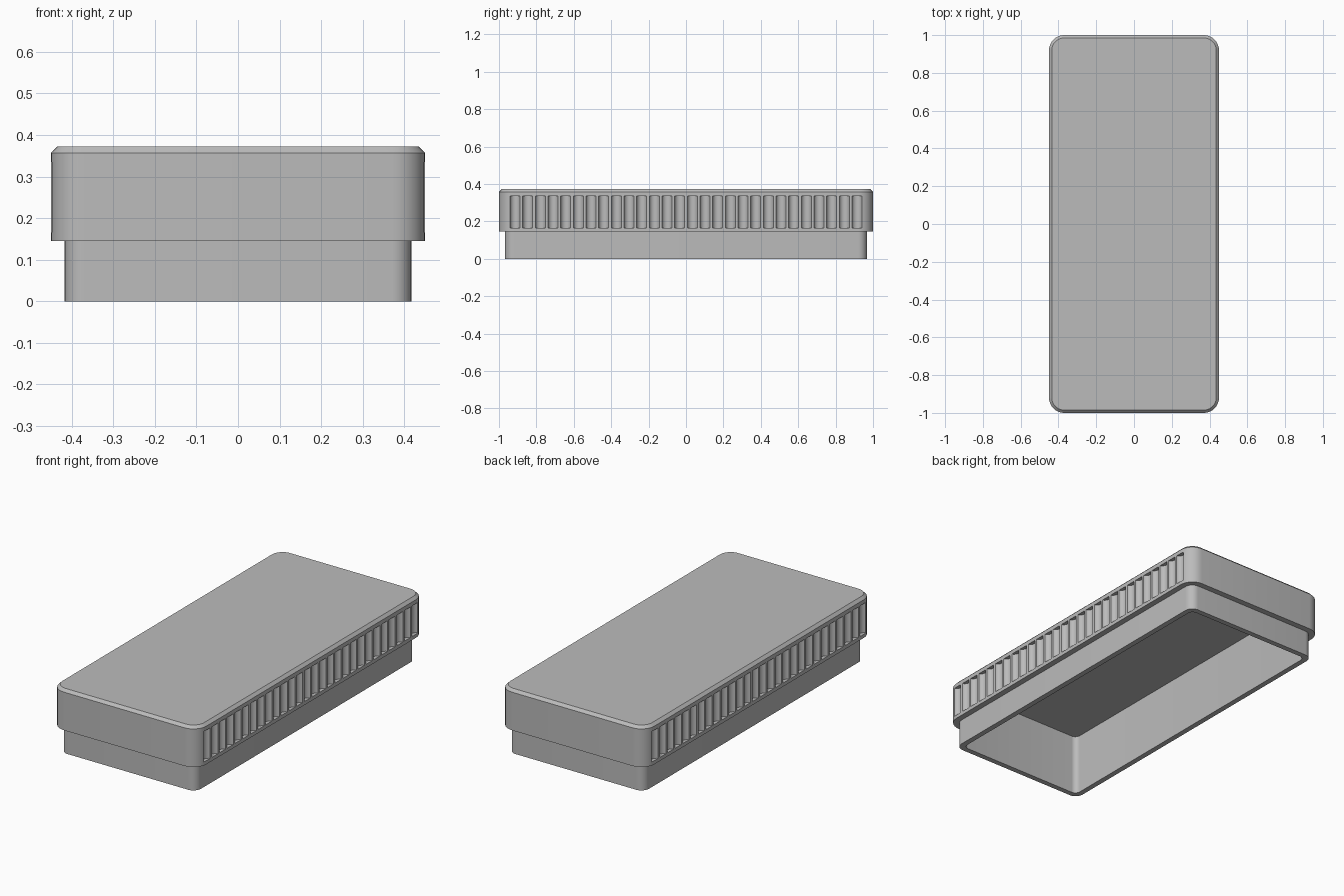
import bpy, bmesh, math

if "Cube" in bpy.data.objects:
    bpy.data.objects.remove(bpy.data.objects["Cube"], do_unlink=True)

grey = bpy.data.materials.new("mid_grey")
grey.use_nodes = True
colour = (0.5, 0.5, 0.5, 1)
grey.diffuse_color = colour
grey.node_tree.nodes["Principled BSDF"].inputs["Base Color"].default_value = colour


def outline(hx, hy, r, steps=8):
    """Rounded rectangle, counter-clockwise."""
    pts = []
    for i, (sx, sy) in enumerate([(1, 1), (-1, 1), (-1, -1), (1, -1)]):
        for k in range(steps + 1):
            a = math.pi / 2 * (i + k / steps)
            pts.append((sx * (hx - r) + r * math.cos(a), sy * (hy - r) + r * math.sin(a)))
    return pts


def make_object(name, bm):
    bmesh.ops.recalc_face_normals(bm, faces=bm.faces)
    mesh = bpy.data.meshes.new(name)
    bm.to_mesh(mesh)
    bm.free()
    mesh.materials.append(grey)
    ob = bpy.data.objects.new(name, mesh)
    bpy.context.collection.objects.link(ob)
    return ob


# Hollow cap: rings run from the inner ceiling, over the rim and skirt, to the lid
HX, HY, R = 0.45, 1.0, 0.08
BEVEL, STEP, WALL = 0.015, 0.033, 0.03
TOP, SHOULDER, CEILING = 0.372, 0.145, 0.342
inner = STEP + WALL
sections = [(inner, CEILING), (inner, 0), (STEP, 0), (STEP, SHOULDER),
            (0, SHOULDER), (0, TOP - BEVEL), (BEVEL, TOP)]
bm = bmesh.new()
rings = []
for inset, z in sections:
    pts = outline(HX - inset, HY - inset, max(R - inset, 0.03))
    rings.append([bm.verts.new((x, y, z)) for x, y in pts])
for low, high in zip(rings, rings[1:]):
    for i in range(len(low)):
        j = (i + 1) % len(low)
        bm.faces.new((low[i], low[j], high[j], high[i]))
bm.faces.new(rings[0])
bm.faces.new(rings[-1])
cap = make_object("hollow_cap", bm)

# Scalloped grip flutes along both long sides
COUNT, PITCH, WIDTH, DEPTH = 28, 0.0677, 0.054, 0.021
Z_LOW, Z_HIGH = 0.165, 0.335
radius = (WIDTH ** 2 / 4 + DEPTH ** 2) / (2 * DEPTH)
bm = bmesh.new()
for side in (-1, 1):
    for n in range(COUNT):
        bm_y = (n - (COUNT - 1) / 2) * PITCH
        x = side * (HX + radius - DEPTH)
        loops = []
        for z in (Z_LOW, Z_HIGH):
            loops.append([bm.verts.new((x + radius * math.cos(math.tau * k / 32),
                                        bm_y + radius * math.sin(math.tau * k / 32), z))
                          for k in range(32)])
        for k in range(32):
            j = (k + 1) % 32
            bm.faces.new((loops[0][k], loops[0][j], loops[1][j], loops[1][k]))
        bm.faces.new(loops[0])
        bm.faces.new(loops[1])
cutter = make_object("flute_cutter", bm)
cutter.hide_render = True

cut = cap.modifiers.new("grip_flutes", "BOOLEAN")
cut.operation = "DIFFERENCE"
cut.solver = "EXACT"
cut.use_self = True
cut.object = cutter
bpy.context.view_layer.objects.active = cap
cap.select_set(True)
bpy.ops.object.modifier_apply(modifier=cut.name)
bpy.data.objects.remove(cutter, do_unlink=True)
bpy.ops.object.shade_smooth_by_angle(angle=math.radians(30))
